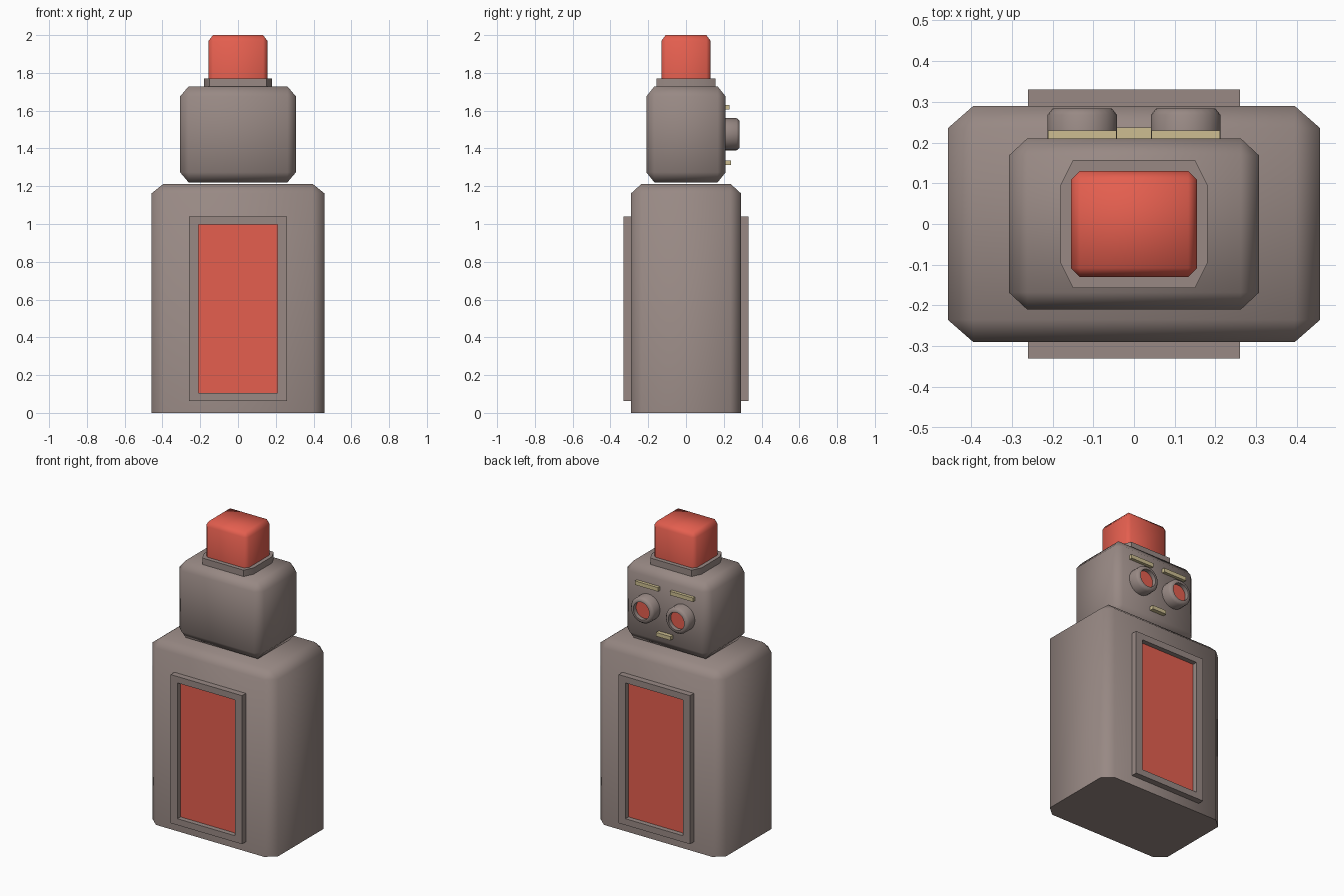
import bpy, bmesh, math

if "Cube" in bpy.data.objects:
    bpy.data.objects.remove(bpy.data.objects["Cube"])


def material(name, rgb):
    m = bpy.data.materials.new(name)
    m.diffuse_color = (*rgb, 1)
    m.use_nodes = True
    m.node_tree.nodes["Principled BSDF"].inputs["Base Color"].default_value = m.diffuse_color
    return m


GREY = material("warm_grey", (0.314, 0.250, 0.231))
RED = material("lamp_red", (0.78, 0.114, 0.078))
TAN = material("pale_tan", (0.61, 0.515, 0.283))


def loft(name, loops, mat, cap_mat=None, smooth=60):
    """Skin matching point loops, cap both ends; the last cap may have its own colour."""
    bm = bmesh.new()
    rings = [[bm.verts.new(p) for p in loop] for loop in loops]
    for a, b in zip(rings, rings[1:]):
        n = len(a)
        for i in range(n):
            j = (i + 1) % n
            bm.faces.new((a[i], a[j], b[j], b[i]))
    bm.faces.new(rings[0])
    cap = bm.faces.new(rings[-1])
    if cap_mat:
        cap.material_index = 1
    bmesh.ops.remove_doubles(bm, verts=bm.verts[:], dist=1e-5)
    bmesh.ops.recalc_face_normals(bm, faces=bm.faces[:])
    me = bpy.data.meshes.new(name)
    bm.to_mesh(me)
    bm.free()
    me.materials.append(mat)
    if cap_mat:
        me.materials.append(cap_mat)
    me.shade_smooth()
    me.set_sharp_from_angle(angle=math.radians(smooth))
    ob = bpy.data.objects.new(name, me)
    bpy.context.collection.objects.link(ob)
    return ob


def octagon(hx, hy, cx, cy, z):
    """Rectangle with cut corners at height z."""
    return [(hx, hy - cy, z), (hx - cx, hy, z), (cx - hx, hy, z), (-hx, hy - cy, z),
            (-hx, cy - hy, z), (cx - hx, -hy, z), (hx - cx, -hy, z), (hx, cy - hy, z)]


def chamfer_box(name, hx, hy, z0, z1, c, mat, bottom=False, top=True):
    """Box with chamfered corners c = (x, y, z) and optional chamfered ends."""
    cx, cy, cz = c
    end = lambda z: octagon(hx - cx, hy - cy, 0, 0, z)
    side = lambda z: octagon(hx, hy, cx, cy, z)
    loops = [end(z0), side(z0 + cz)] if bottom else [side(z0)]
    loops += [side(z1 - cz), end(z1)] if top else [side(z1)]
    return loft(name, loops, mat)


def rect(hx, y, z0, z1):
    return [(-hx, y, z0), (hx, y, z0), (hx, y, z1), (-hx, y, z1)]


def circle(cx, cz, r, y, n=24):
    return [(cx + r * math.cos(2 * math.pi * i / n), y,
             cz + r * math.sin(2 * math.pi * i / n)) for i in range(n)]


# Stacked main blocks
chamfer_box("body", 0.457, 0.29, 0, 1.213, (0.063, 0.055, 0.05), GREY)
chamfer_box("head", 0.307, 0.21, 1.221, 1.728, (0.045, 0.042, 0.053), GREY, bottom=True)
loft("lamp_base", [octagon(0.18, 0.157, 0.03, 0.06, z) for z in (1.72, 1.77)], GREY, smooth=30)
chamfer_box("lamp", 0.155, 0.13, 1.765, 2.0, (0.022, 0.022, 0.03), RED)

# Framed recessed panels, front and back
for side, s in (("front", -1), ("back", 1)):
    loft(side + "_panel",
         [rect(0.26, s * 0.28, 0.063, 1.04), rect(0.26, s * 0.33, 0.063, 1.04),
          rect(0.21, s * 0.33, 0.105, 0.998), rect(0.21, s * 0.298, 0.105, 0.998)],
         GREY, RED, smooth=30)

# Face on the back side: eyes with recessed red lenses, brows and mouth
for side, s in (("left", -1), ("right", 1)):
    x = s * 0.127
    profile = [(0.085, 0.2), (0.085, 0.268), (0.073, 0.283), (0.058, 0.283), (0.058, 0.255)]
    loft(side + "_eye", [circle(x, 1.475, r, y) for r, y in profile], GREY, RED)
    brow = loft(side + "_brow", [rect(0.084, y, 1.605, 1.631) for y in (0.2, 0.23)], TAN, smooth=30)
    brow.location.x = x
loft("mouth", [rect(0.052, y, 1.312, 1.337) for y in (0.2, 0.237)], TAN, smooth=30)
